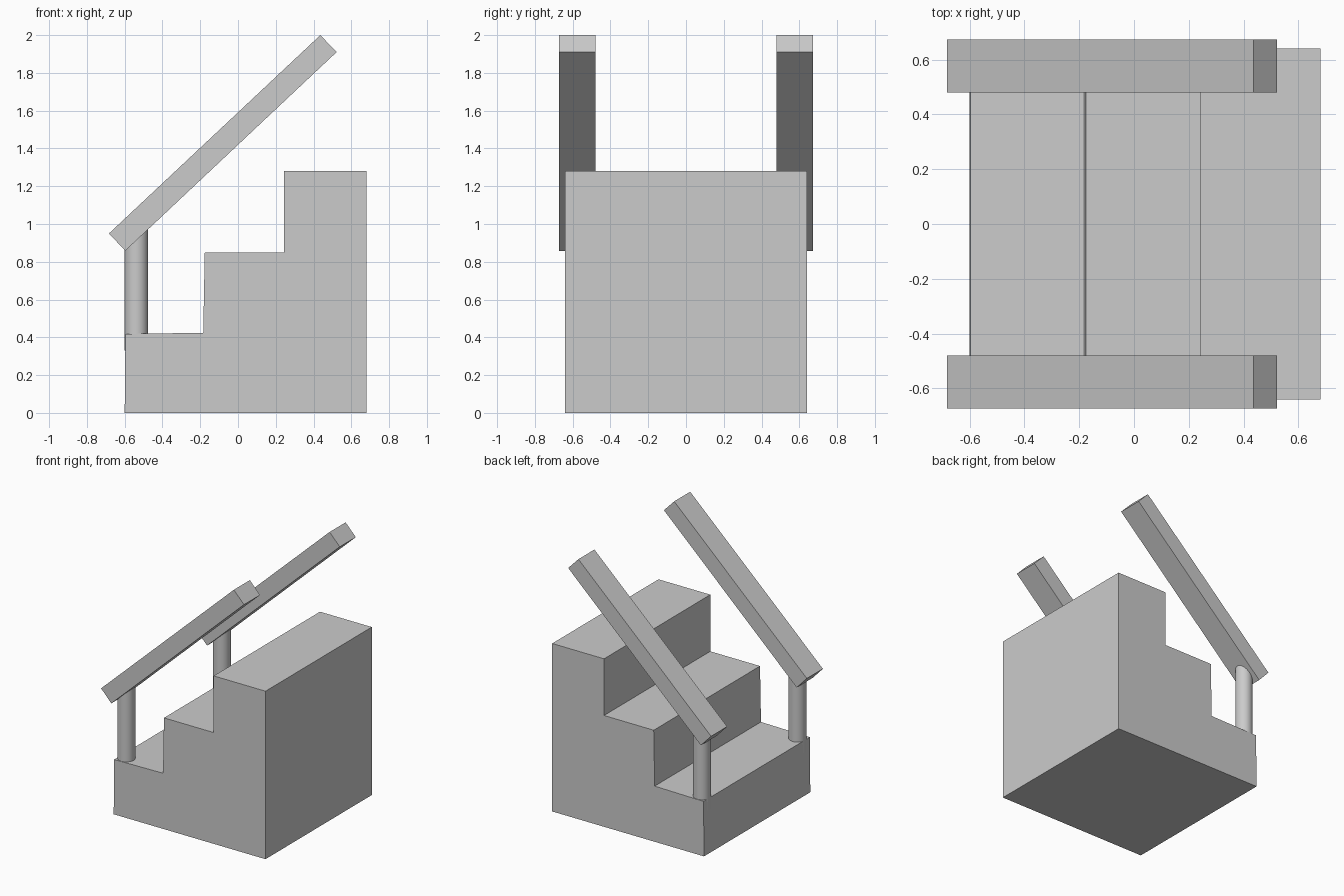
import bpy
import bmesh

if "Cube" in bpy.data.objects:
    bpy.data.objects.remove(bpy.data.objects["Cube"])

grey = bpy.data.materials.new("plain_grey")
grey.diffuse_color = (0.6, 0.6, 0.6, 1)
grey.use_nodes = True
grey.node_tree.nodes["Principled BSDF"].inputs["Base Color"].default_value = grey.diffuse_color


def finish(name, bm):
    bmesh.ops.recalc_face_normals(bm, faces=bm.faces)
    mesh = bpy.data.meshes.new(name)
    bm.to_mesh(mesh)
    bm.free()
    mesh.materials.append(grey)
    obj = bpy.data.objects.new(name, mesh)
    bpy.context.collection.objects.link(obj)
    return obj


def extrude_profile(name, profile, y0, y1):
    """Extrude a side profile (x, z) from y0 to y1."""
    bm = bmesh.new()
    face = bm.faces.new([bm.verts.new((x, y0, z)) for x, z in profile])
    out = bmesh.ops.extrude_face_region(bm, geom=[face])
    verts = [v for v in out["geom"] if isinstance(v, bmesh.types.BMVert)]
    bmesh.ops.translate(bm, verts=verts, vec=(0, y1 - y0, 0))
    return finish(name, bm)


def post(name, x, y, z0, z1, radius):
    bm = bmesh.new()
    bmesh.ops.create_cone(bm, cap_ends=True, segments=32,
                          radius1=radius, radius2=radius, depth=z1 - z0)
    bmesh.ops.translate(bm, verts=bm.verts, vec=(x, y, (z0 + z1) / 2))
    for f in bm.faces:
        f.smooth = len(f.verts) == 4
    for e in bm.edges:
        e.smooth = all(f.smooth for f in e.link_faces)
    return finish(name, bm)


# Solid three-step block with very slightly leaning risers
extrude_profile("steps", [(-0.60, 0), (0.68, 0), (0.68, 1.28), (0.243, 1.28),
                          (0.243, 0.848), (-0.176, 0.848), (-0.184, 0.424),
                          (-0.596, 0.418)], -0.64, 0.64)

# Sloping handrails, each carried by one round post
rail = [(-0.683, 0.95), (-0.597, 0.858), (0.522, 1.91), (0.436, 2.0)]
for side, s in (("front", -1), ("back", 1)):
    extrude_profile(side + "_handrail", rail, s * 0.48, s * 0.673)
    post(side + "_post", -0.538, s * 0.575, 0.33, 0.97, 0.062)
